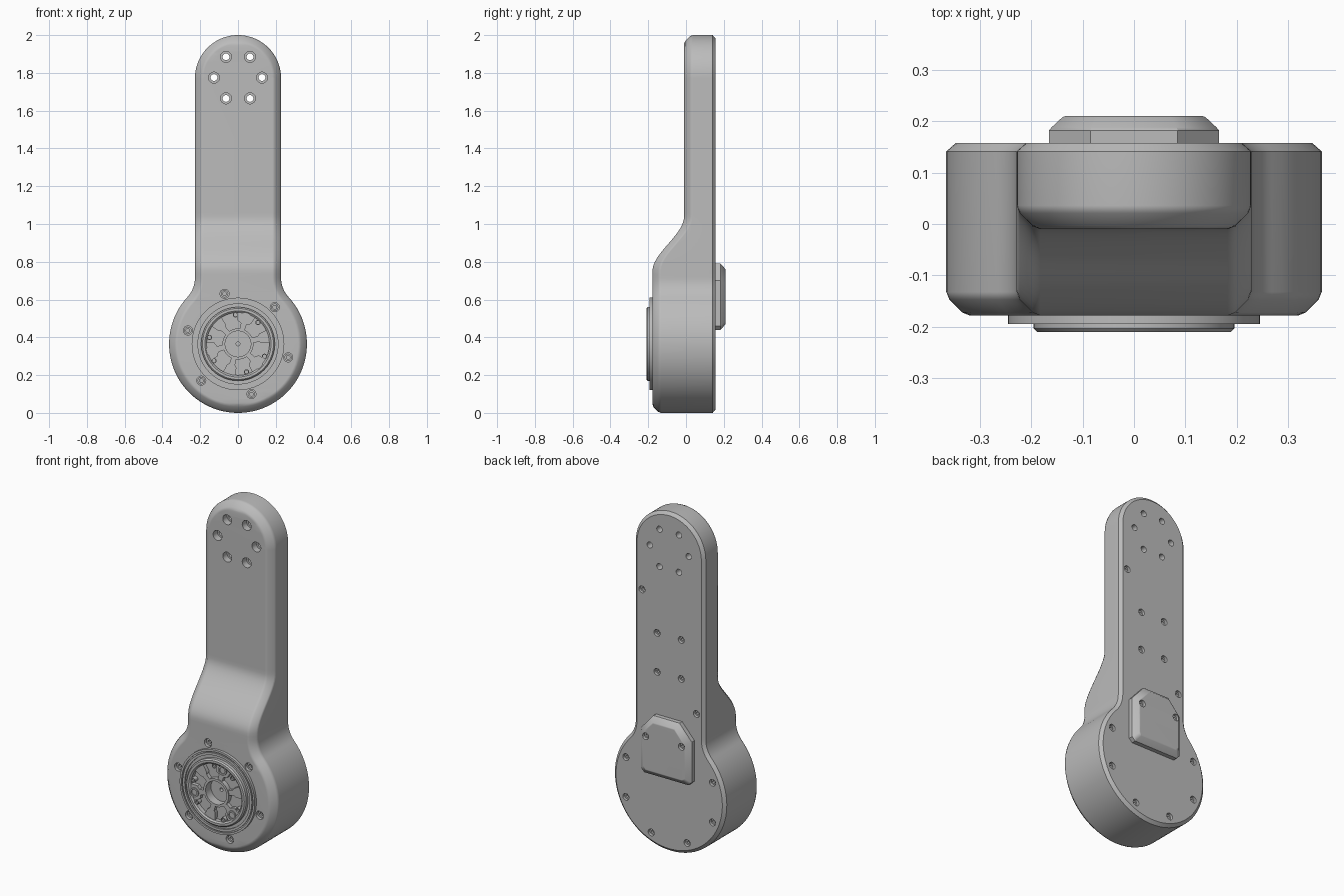
import bpy, bmesh
from math import sin, cos, pi, radians, sqrt, atan2

cube = bpy.data.objects.get("Cube")
if cube:
    bpy.data.objects.remove(cube, do_unlink=True)

grey = bpy.data.materials.new("machined_grey")
grey.use_nodes = True
COLOUR = (0.5, 0.5, 0.5, 1)
grey.diffuse_color = COLOUR
grey.node_tree.nodes["Principled BSDF"].inputs["Base Color"].default_value = COLOUR

R, ARM, TOP, FILLET = 0.365, 0.228, 1.772, 0.15
BACK = 0.157


def finish(bm, name):
    """Turn a bmesh into a named object."""
    bmesh.ops.recalc_face_normals(bm, faces=bm.faces)
    mesh = bpy.data.meshes.new(name)
    bm.to_mesh(mesh)
    bm.free()
    mesh.materials.append(grey)
    ob = bpy.data.objects.new(name, mesh)
    bpy.context.collection.objects.link(ob)
    return ob


def bridge(bm, a, b):
    for i in range(len(a)):
        j = (i + 1) % len(a)
        bm.faces.new((a[i], a[j], b[j], b[i]))


def lathe(bm, profile, x=0, z=R, n=24, closed=False):
    """Spin (radius, y) points about an axis along y."""
    rings = [[bm.verts.new((x + r * cos(2 * pi * k / n), y, z + r * sin(2 * pi * k / n)))
              for k in range(n)] for r, y in profile]
    for a, b in zip(rings, rings[1:]):
        bridge(bm, a, b)
    if closed:
        bridge(bm, rings[-1], rings[0])
    else:
        bm.faces.new(rings[0])
        bm.faces.new(rings[-1])


def prism(bm, pts, y0, y1):
    """Extrude an xz outline along y."""
    a, b = ([bm.verts.new((x, y, z)) for x, z in pts] for y in (y0, y1))
    bridge(bm, a, b)
    bm.faces.new(a)
    bm.faces.new(b)


def cut(ob, cutter):
    mod = ob.modifiers.new("holes", 'BOOLEAN')
    mod.operation, mod.solver, mod.object = 'DIFFERENCE', 'EXACT', cutter
    bpy.context.view_layer.objects.active = ob
    bpy.ops.object.modifier_apply(modifier=mod.name)
    bpy.data.objects.remove(cutter, do_unlink=True)


def smooth(ob):
    bpy.ops.object.select_all(action='DESELECT')
    ob.select_set(True)
    bpy.context.view_layer.objects.active = ob
    bpy.ops.object.shade_smooth_by_angle(angle=radians(32))
    ob.modifiers.new("even_shading", 'WEIGHTED_NORMAL').keep_sharp = True


def polar(r, deg, z=R):
    a = radians(deg)
    return r * cos(a), z + r * sin(a)


def front_y(z):
    """Front surface depth: thick housing easing into the thin arm."""
    t = min(max((z - 0.75) / 0.29, 0), 1)
    return -0.178 + 0.168 * t * t * (3 - 2 * t)


# Half outline as (x, z, normal x, normal z), bottom to top
fz = R + sqrt((R + FILLET) ** 2 - (ARM + FILLET) ** 2)
join = atan2(fz - R, ARM + FILLET)
half = []
for k in range(33):
    a = -pi / 2 + (join + pi / 2) * k / 32
    half.append((R * cos(a), R + R * sin(a), cos(a), sin(a)))
for k in range(1, 9):
    a = pi + join * (1 - k / 8)
    half.append((ARM + FILLET + FILLET * cos(a), fz + FILLET * sin(a), -cos(a), -sin(a)))
for k in range(1, 18):
    half.append((ARM, fz + (1.06 - fz) * k / 17, 1, 0))
for k in range(25):
    a = pi / 2 * k / 24
    half.append((ARM * cos(a), TOP + ARM * sin(a), cos(a), sin(a)))
outline = half + [(-x, z, -u, w) for x, z, u, w in half[-2:0:-1]]

# Body shell: back chamfer, side wall, rounded front edge
bm = bmesh.new()
loops = []
for d, y in ((0.018, BACK), (0, BACK - 0.016)):
    loops.append([bm.verts.new((x - u * d, y, z - w * d)) for x, z, u, w in outline])
for d, rise in ((0, 0.046), (0.006, 0.031), (0.031, 0.006), (0.046, 0)):
    loops.append([bm.verts.new((x - u * d, front_y(z - w * d) + rise, z - w * d))
                  for x, z, u, w in outline])
for a, b in zip(loops, loops[1:]):
    bridge(bm, a, b)
bm.faces.new(loops[0])
face, n = loops[-1], len(outline)
for i in range(len(half) - 1):
    row = [face[i], face[i + 1], face[(n - i - 1) % n], face[(n - i) % n]]
    bm.faces.new(list(dict.fromkeys(row)))
body = finish(bm, "arm_body")

# Screw positions
front_screws = [polar(0.275, 45 + 60 * k) for k in range(6)]
back_screws = [polar(0.306, a) for a in (22.5, -22.5, -67.5, -112.5, -157.5, 157.5)]
back_screws += [(0.178, 1.5), (-0.178, 0.86)]
back_screws += [(x, z) for x in (-0.079, 0.079) for z in (1.04, 1.27)]
cap_screws = [(-0.117, 0.67), (0.117, 0.67)]

# Holes in the body
bm = bmesh.new()
for x, z in [polar(0.127, 60 * k, 1.775) for k in range(6)]:
    lathe(bm, [(0.029, -0.1), (0.029, 0.03), (0.018, 0.03), (0.018, 0.25)], x, z)
for x, z in front_screws:
    lathe(bm, [(0.024, -0.25), (0.024, -0.145)], x, z)
for x, z in back_screws:
    lathe(bm, [(0.02, 0.25), (0.02, 0.13)], x, z)
lathe(bm, [(0.2, -0.3), (0.2, -0.1)], n=64)
cut(body, finish(bm, "body_cutter"))
smooth(body)

# Rear cable cap with clipped upper corners
bm = bmesh.new()
cap = [(0.145, 0.44), (0.165, 0.46), (0.165, 0.7), (0.085, 0.79)]
cap += [(-x, z) for x, z in reversed(cap)]
rings = []
for s, y in ((1, BACK - 0.005), (1, 0.182), (0.97, 0.188), (0.84, 0.208), (0.8, 0.21)):
    rings.append([bm.verts.new((x * s, y, 0.615 + (z - 0.615) * s)) for x, z in cap])
for a, b in zip(rings, rings[1:]):
    bridge(bm, a, b)
bm.faces.new(rings[0])
bm.faces.new(rings[-1])
cover = finish(bm, "rear_cap")
bm = bmesh.new()
for x, z in cap_screws:
    lathe(bm, [(0.02, 0.25), (0.02, 0.18)], x, z)
cut(cover, finish(bm, "cap_cutter"))
smooth(cover)

# Socket screws sunk into their holes
bm = bmesh.new()
for spots, y, s in ((front_screws, -0.165, 1), (back_screws, 0.144, -1), (cap_screws, 0.196, -1)):
    for x, z in spots:
        size = 0.02 if s > 0 else 0.017
        lathe(bm, [(size, y + s * 0.02), (size, y), (size / 2, y), (size / 2, y + s * 0.012)], x, z, 12)
smooth(finish(bm, "socket_screws"))

# Output flange: stepped rings, seal groove, recessed floor, hub bore
bm = bmesh.new()
lathe(bm, [(0.19, -0.12), (0.19, -0.17), (0.245, -0.17), (0.245, -0.194), (0.233, -0.194),
           (0.233, -0.187), (0.226, -0.187), (0.226, -0.194), (0.212, -0.194), (0.212, -0.185),
           (0.195, -0.185), (0.195, -0.203), (0.188, -0.21), (0.175, -0.21), (0.166, -0.203),
           (0.166, -0.178), (0.082, -0.178), (0.082, -0.205), (0.068, -0.205),
           (0.068, -0.155), (0.01, -0.155), (0.01, -0.12)], n=72, closed=True)
smooth(finish(bm, "output_flange"))

# Spoked carrier: rim pads and webs in the flange recess
bm = bmesh.new()
for k in range(6):
    mid = 74 + 60 * k
    wide = 17 if k % 2 == 0 else 12
    arc = [polar(0.168, mid + wide * t) for t in (-1, -0.5, 0, 0.5, 1)]
    neck = [polar(r, mid + a) for r, a in ((0.125, wide), (0.112, 8), (0.078, 10),
                                           (0.078, -10), (0.112, -8), (0.125, -wide))]
    prism(bm, arc + neck, -0.17, -0.2)
smooth(finish(bm, "carrier_spokes"))

# Bolts and pins on the carrier
bm = bmesh.new()
for k in range(3):
    x, z = polar(0.147, 74 + 120 * k)
    lathe(bm, [(0.027, -0.175), (0.027, -0.207), (0.018, -0.207), (0.018, -0.195)], x, z)
    for a in (95, 47):
        x, z = polar(0.155, a + 120 * k)
        lathe(bm, [(0.014, -0.175), (0.014, -0.205), (0.009, -0.205), (0.009, -0.195)], x, z, 16)
smooth(finish(bm, "carrier_bolts"))
